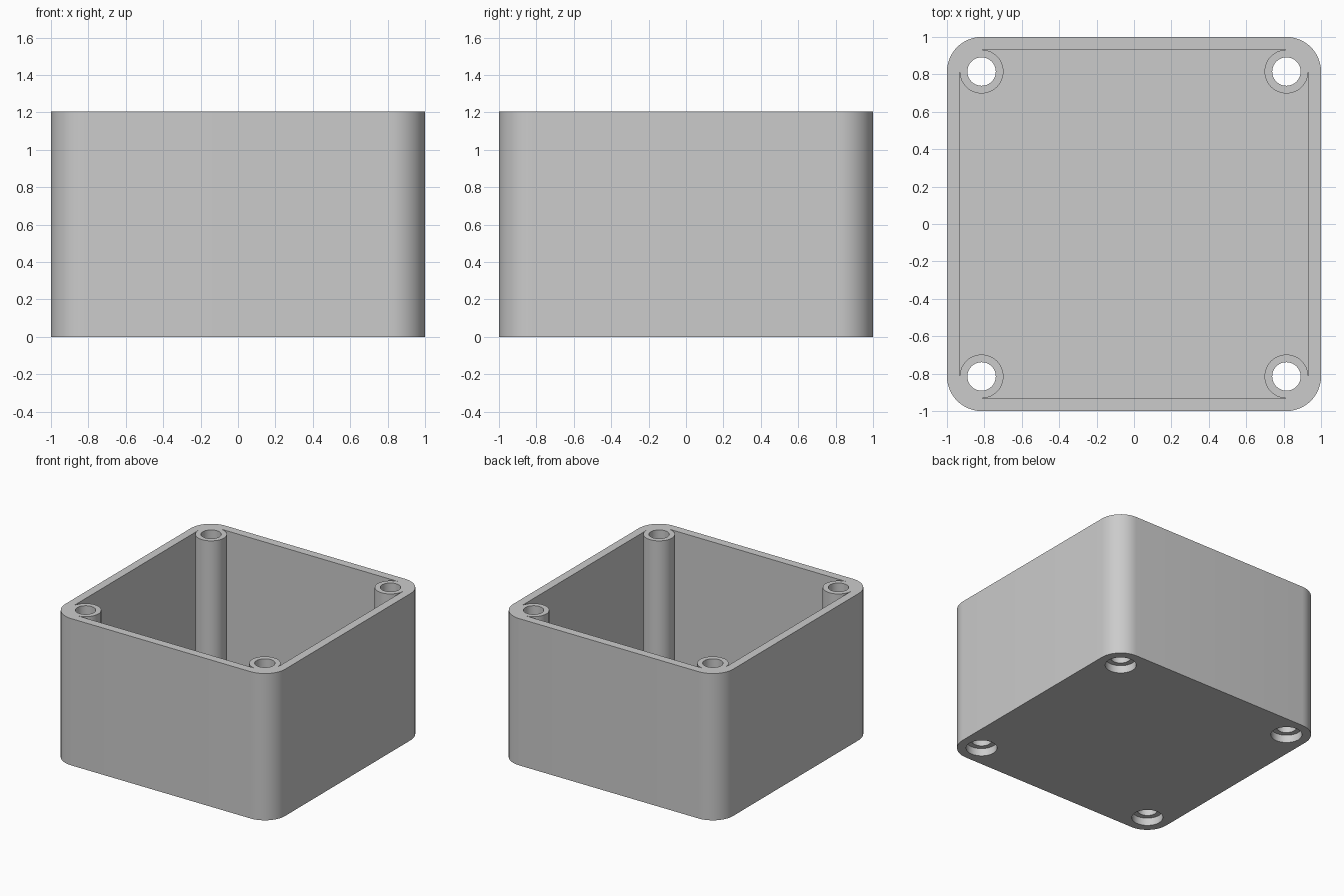
import bpy
import bmesh
from math import cos, sin, radians
from mathutils import Vector

HEIGHT = 1.206
FLOOR = 0.07
HALF = 1.0
CORNER = 0.185                 # outer corner radius
POST_POS = HALF - CORNER       # screw posts share the corner centres
POST_R = 0.117
HOLE_R = 0.076
RECESS_DEPTH = 0.063
STEPS = 12                     # segments per quarter turn

cube = bpy.data.objects.get("Cube")
if cube:
    bpy.data.objects.remove(cube, do_unlink=True)

mat = bpy.data.materials.new("light_grey_plastic")
mat.use_nodes = True
grey = (0.6, 0.6, 0.6, 1)
mat.diffuse_color = grey
mat.node_tree.nodes["Principled BSDF"].inputs["Base Color"].default_value = grey


def arc(center, radius, start, sweep, steps):
    """Points along an arc, both ends included."""
    return [center + radius * Vector((cos(a), sin(a)))
            for a in (radians(start + sweep * i / steps) for i in range(steps + 1))]


def circle(center, radius):
    return arc(center, radius, 0, 360, 4 * STEPS)[:-1]


# Corner centres, counter-clockwise from the back left
corners = [POST_POS * Vector(s) for s in ((1, 1), (-1, 1), (-1, -1), (1, -1))]

# The outer outline rounds each corner; the cavity outline wraps round each post
outer, cavity = [], []
for i, c in enumerate(corners):
    outer += arc(c, CORNER, 90 * i, 90, STEPS)
    cavity += arc(c, POST_R, 90 * i, -270, 3 * STEPS)

bm = bmesh.new()


def ring(points, z):
    verts = [bm.verts.new((p.x, p.y, z)) for p in points]
    return [bm.edges.new((v, verts[(i + 1) % len(verts)])) for i, v in enumerate(verts)]


def tube(points, z0, z1):
    """Vertical wall following an outline; returns its bottom and top edges."""
    low, high = ring(points, z0), ring(points, z1)
    for a, b in zip(low, high):
        bm.faces.new((a.verts[0], a.verts[1], b.verts[1], b.verts[0]))
    return low, high


def cap(*rings):
    """Flat face bounded by one outline, with the other outlines as holes."""
    bmesh.ops.triangle_fill(bm, use_beauty=True, normal=(0, 0, 1),
                            edges=[e for r in rings for e in r])


# Outer walls and the inside of the box
base_edge, rim_edge = tube(outer, 0, HEIGHT)
floor_edge, cavity_edge = tube(cavity, FLOOR, HEIGHT)
cap(floor_edge)

# Screw holes with wider recesses underneath
recess_edges, hole_edges = [], []
for c in corners:
    recess_low, recess_high = tube(circle(c, POST_R), 0, RECESS_DEPTH)
    hole_low, hole_high = tube(circle(c, HOLE_R), RECESS_DEPTH, HEIGHT)
    cap(recess_high, hole_low)
    recess_edges.append(recess_low)
    hole_edges.append(hole_high)

# Underside and rim
cap(base_edge, *recess_edges)
cap(rim_edge, cavity_edge, *hole_edges)
bmesh.ops.recalc_face_normals(bm, faces=bm.faces)

mesh = bpy.data.meshes.new("enclosure_base")
bm.to_mesh(mesh)
bm.free()
mesh.materials.append(mat)
box = bpy.data.objects.new("enclosure_base", mesh)
bpy.context.collection.objects.link(box)

bpy.ops.object.select_all(action='DESELECT')
box.select_set(True)
bpy.context.view_layer.objects.active = box
bpy.ops.object.shade_smooth_by_angle(angle=radians(30))
